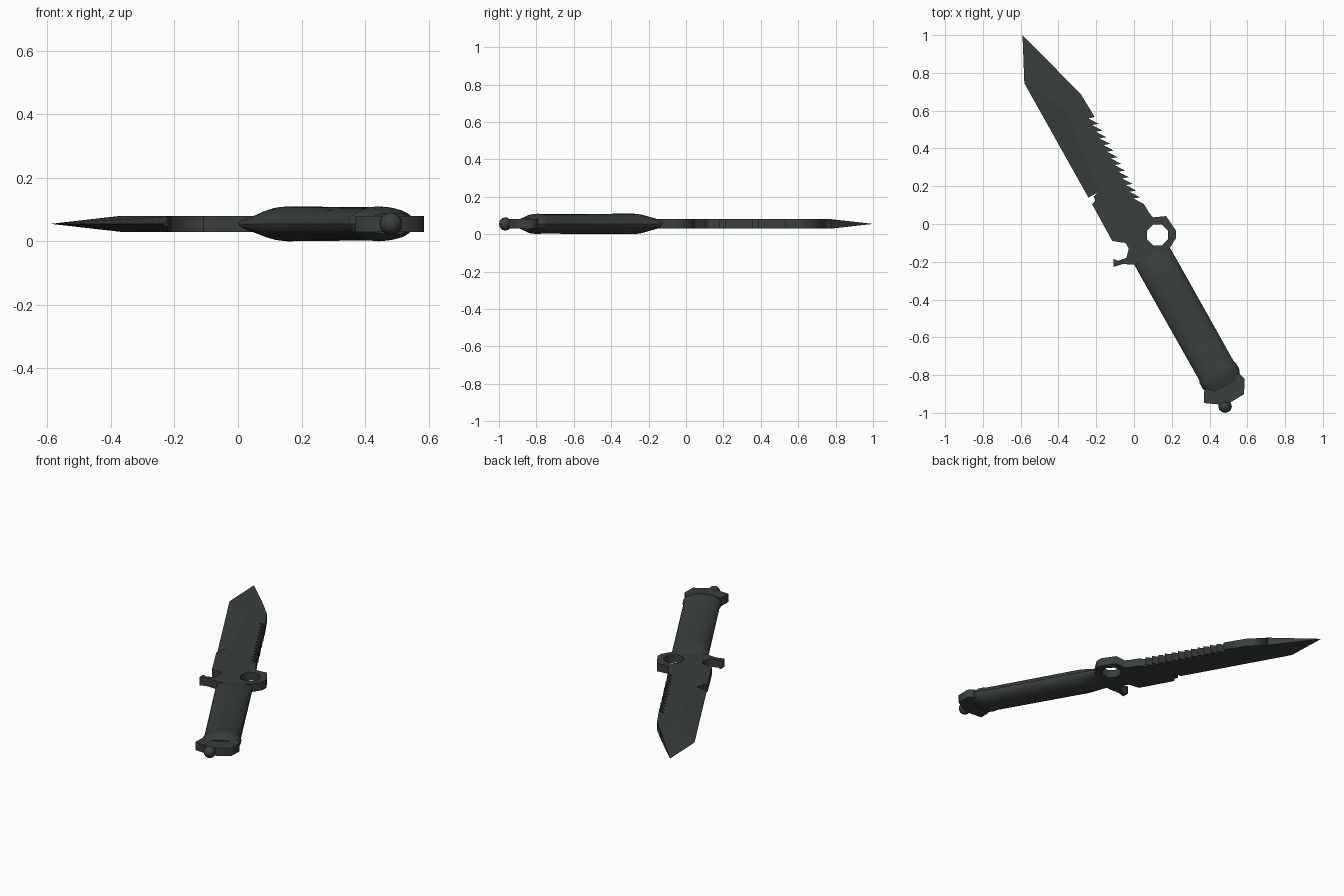
import bpy, bmesh, math

if "Cube" in bpy.data.objects:
    bpy.data.objects.remove(bpy.data.objects["Cube"])

ZC = 0.055          # mid-plane height
HALF = 0.025        # half thickness of the steel
CA, SA = 0.872, 0.49  # knife lies diagonally

mat = bpy.data.materials.new("dark_grey_green")
mat.diffuse_color = (0.040, 0.050, 0.047, 1)
mat.use_nodes = True
mat.node_tree.nodes["Principled BSDF"].inputs["Base Color"].default_value = mat.diffuse_color


def loc(s, t):
    """Knife axes (s across, t towards the tip) to world x, y."""
    return (s * CA - t * SA, s * SA + t * CA)


def add(name, mesh):
    ob = bpy.data.objects.new(name, mesh)
    bpy.context.collection.objects.link(ob)
    mesh.materials.clear()
    mesh.materials.append(mat)
    return ob


def from_bmesh(name, bm):
    bmesh.ops.recalc_face_normals(bm, faces=bm.faces)
    mesh = bpy.data.meshes.new(name)
    bm.to_mesh(mesh)
    bm.free()
    return add(name, mesh)


def plate(name, loops, half):
    """Flat outline with optional holes, extruded about the mid-plane."""
    cu = bpy.data.curves.new(name + "_outline", 'CURVE')
    cu.dimensions = '2D'
    cu.fill_mode = 'BOTH'
    cu.extrude = half
    for pts in loops:
        sp = cu.splines.new('POLY')
        sp.points.add(len(pts) - 1)
        for p, (x, y) in zip(sp.points, pts):
            p.co = (x, y, 0, 1)
        sp.use_cyclic_u = True
    tmp = bpy.data.objects.new(name + "_tmp", cu)
    bpy.context.collection.objects.link(tmp)
    dg = bpy.context.evaluated_depsgraph_get()
    mesh = bpy.data.meshes.new_from_object(tmp.evaluated_get(dg))
    bpy.data.objects.remove(tmp)
    mesh.name = name
    ob = add(name, mesh)
    ob.location.z = ZC
    return ob


def smooth(ob, angle):
    bpy.ops.object.select_all(action='DESELECT')
    ob.select_set(True)
    bpy.context.view_layer.objects.active = ob
    bpy.ops.object.shade_smooth_by_angle(angle=math.radians(angle))


# Blade spine with saw teeth, guard, finger hook and ring in one plate
R, B, A = (0.058, 0.859), (-0.02, 0.70), (-0.08, 0.24)   # grind line
outline = [loc(*R), loc(0.0915, 0.734), loc(0.096, 0.595)]
teeth, step = 13, 0.0405
for i in range(teeth):
    t = 0.606 - i * step
    outline += [loc(0.063, t), loc(0.097, t - step - 0.012)]
outline += [(0.08, 0.06), (0.10, 0.035), (0.17, 0.042), (0.222, -0.035),
            (0.222, -0.075), (0.185, -0.135), (0.10, -0.20), (0.0, -0.215),
            (-0.06, -0.212), (-0.108, -0.227), (-0.108, -0.185),
            (-0.085, -0.195), (-0.04, -0.18), (-0.028, -0.13),
            (-0.045, -0.10), (-0.085, -0.095), (-0.115, -0.09)]
outline += [loc(-0.142, 0.20), loc(-0.118, 0.208), loc(-0.115, 0.232),
            loc(*A), loc(*B)]
ring = [(0.125 + 0.06 * math.cos(math.pi * (k + 0.5) / 4),
         -0.058 + 0.06 * math.sin(math.pi * (k + 0.5) / 4)) for k in range(8)]
plate("blade_and_guard", [outline, ring], HALF)

# Ground cutting edge: wedge from the grind line to the edge and tip
bm = bmesh.new()
D, E, T = (bm.verts.new((*loc(*p), ZC))
           for p in ((-0.142, 0.24), (-0.141, 0.934), (-0.0245, 1.161)))
side = {}
for z in (HALF, -HALF):
    a, b, r = (bm.verts.new((*loc(*p), ZC + z)) for p in (A, B, R))
    side[z] = (a, b, r)
    for f in ((a, b, E, D), (b, r, E), (r, T, E)):
        bm.faces.new(f)
(a, b, r), (a2, b2, r2) = side[HALF], side[-HALF]
bm.faces.new((r, r2, T))
bm.faces.new((a, D, a2))
from_bmesh("cutting_edge", bm)

# Oval grip lofted along the knife axis: (t, half width, half height)
SIDES = 20
rings = []
bm = bmesh.new()
for t, w, h in ((-0.185, 0.104, 0.024), (-0.29, 0.105, 0.052),
                (-0.32, 0.105, 0.055), (-0.89, 0.104, 0.052),
                (-0.905, 0.110, 0.055), (-0.94, 0.110, 0.052),
                (-0.985, 0.092, 0.034)):
    rings.append([bm.verts.new((*loc(w * math.cos(q), t), ZC + h * math.sin(q)))
                  for q in (2 * math.pi * k / SIDES for k in range(SIDES))])
for lo, hi in zip(rings, rings[1:]):
    for k in range(SIDES):
        n = (k + 1) % SIDES
        bm.faces.new((lo[k], lo[n], hi[n], hi[k]))
bm.faces.new(rings[0])
bm.faces.new(rings[-1])
smooth(from_bmesh("grip", bm), 30)

# Pommel plate
plate("pommel_plate", [[(0.40, -0.84), (0.372, -0.88), (0.37, -0.948),
                        (0.45, -0.955), (0.51, -0.945), (0.583, -0.90),
                        (0.585, -0.82), (0.555, -0.79)]], HALF)

# Pommel knob
bm = bmesh.new()
bmesh.ops.create_uvsphere(bm, u_segments=12, v_segments=6, radius=0.036)
for v in bm.verts:
    v.co = (0.482 + v.co.x, -0.966 + v.co.z * 0.944, ZC + v.co.y)
smooth(from_bmesh("pommel_knob", bm), 35)
